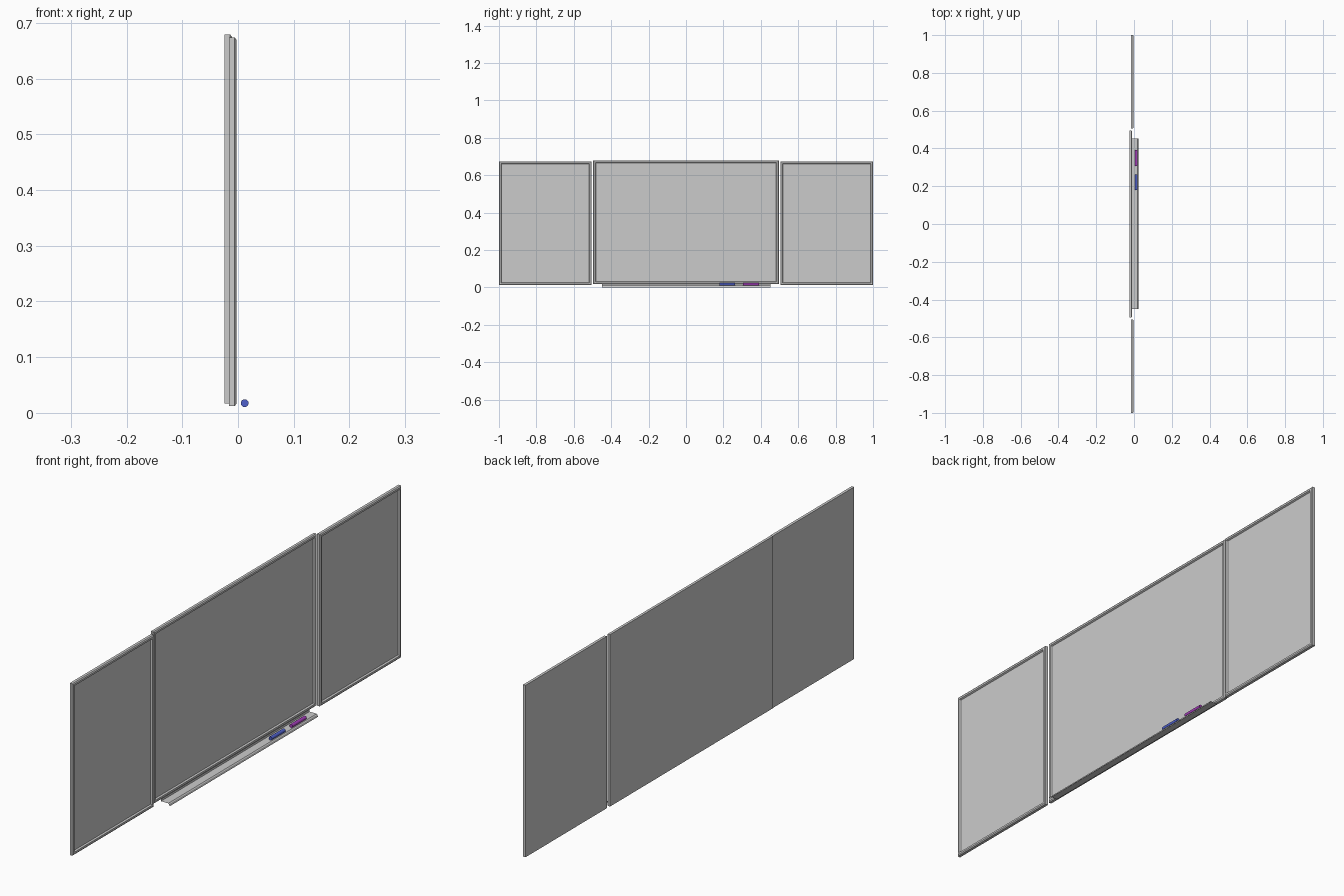
import bpy, bmesh
from mathutils import Matrix

if "Cube" in bpy.data.objects:
    bpy.data.objects.remove(bpy.data.objects["Cube"])


def finish(bm, name, color=None):
    mesh = bpy.data.meshes.new(name)
    bm.normal_update()
    bm.to_mesh(mesh)
    bm.free()
    obj = bpy.data.objects.new(name, mesh)
    bpy.context.collection.objects.link(obj)
    if color:
        mat = bpy.data.materials.new(name + "_ink")
        mat.diffuse_color = color
        mat.use_nodes = True
        mat.node_tree.nodes["Principled BSDF"].inputs["Base Color"].default_value = mat.diffuse_color
        mesh.materials.append(mat)
    return obj


def board(name, y0, y1, z0, z1, back, front):
    """Framed board facing +x: concentric rectangles stepped inward."""
    bm = bmesh.new()
    # (x position, inset from outer edge): back, rim, frame face, recessed panel
    steps = [(back, 0), (front - 0.003, 0), (front, 0.004),
             (front, 0.011), (front - 0.006, 0.014)]
    rings = []
    for x, d in steps:
        rings.append([bm.verts.new(p) for p in (
            (x, y0 + d, z0 + d), (x, y1 - d, z0 + d),
            (x, y1 - d, z1 - d), (x, y0 + d, z1 - d))])
    for a, b in zip(rings, rings[1:]):
        for i in range(4):
            j = (i + 1) % 4
            bm.faces.new((a[i], a[j], b[j], b[i]))
    bm.faces.new(rings[0][::-1])
    bm.faces.new(rings[-1])
    return finish(bm, name)


def marker(name, y0, y1, color):
    bm = bmesh.new()
    bmesh.ops.create_cone(
        bm, cap_ends=True, segments=16, radius1=0.007, radius2=0.007,
        depth=y1 - y0,
        matrix=Matrix.Translation((0.012, (y0 + y1) / 2, 0.0175))
        @ Matrix.Rotation(1.5707963, 4, 'X'))
    for f in bm.faces:
        f.smooth = len(f.verts) == 4
    for e in bm.edges:
        e.smooth = all(f.smooth for f in e.link_faces)
    return finish(bm, name, color)


# Centre board with a wing on either side
board("centre_board", -0.496, 0.496, 0.017, 0.679, -0.024, -0.011)
board("left_wing_board", -1.0, -0.505, 0.012, 0.674, -0.0165, -0.003)
board("right_wing_board", 0.505, 1.0, 0.012, 0.674, -0.0165, -0.003)

# Marker tray: thin bent sheet with a down-turned front lip
bm = bmesh.new()
profile = [(-0.013, 0.018), (-0.013, 0.010), (0.018, 0.010),
           (0.0215, 0.007), (0.0235, 0.0)]
rows = [[bm.verts.new((x, y, z)) for x, z in profile] for y in (-0.45, 0.453)]
for i in range(len(profile) - 1):
    bm.faces.new((rows[0][i], rows[0][i + 1], rows[1][i + 1], rows[1][i]))
finish(bm, "marker_tray")

# Markers lying on the tray
marker("blue_marker", 0.18, 0.263, (0.08, 0.12, 0.6, 1))
marker("purple_marker", 0.306, 0.391, (0.38, 0.05, 0.5, 1))
